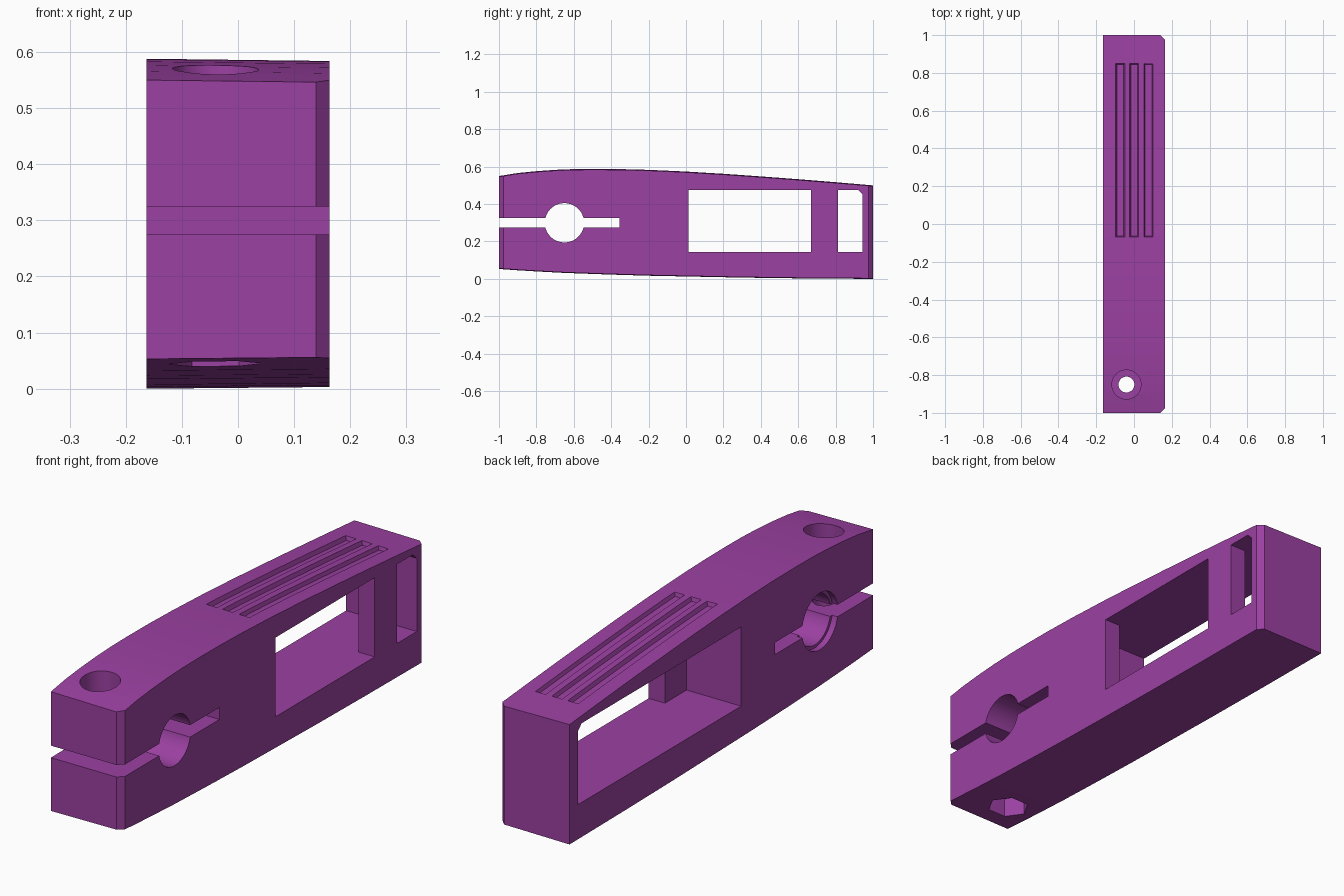
import bpy, bmesh, math

if "Cube" in bpy.data.objects:
    bpy.data.objects.remove(bpy.data.objects["Cube"])

W = 0.163                       # half width of the body
TOP = [(-1, .55), (-.9, .566), (-.8, .576), (-.7, .583), (-.6, .587), (-.5, .588), (-.35, .587),
       (-.2, .583), (0, .574), (.2, .562), (.4, .548), (.6, .533), (.8, .517), (1, .5)]
BOTTOM = [(-1, .053), (-.9, .046), (-.8, .04), (-.65, .032), (-.4, .023), (-.2, .017),
          (0, .013), (.3, .007), (.6, .003), (1, 0)]


def top_z(y):
    for (y0, z0), (y1, z1) in zip(TOP, TOP[1:]):
        if y0 <= y <= y1:
            return z0 + (z1 - z0) * (y - y0) / (y1 - y0)


def loft(name, a, b):
    """Solid between two matching closed loops of 3D points."""
    bm = bmesh.new()
    va, vb = [bm.verts.new(p) for p in a], [bm.verts.new(p) for p in b]
    bm.faces.new(va)
    bm.faces.new(vb[::-1])
    for i in range(len(a)):
        j = (i + 1) % len(a)
        bm.faces.new((va[i], vb[i], vb[j], va[j]))
    bmesh.ops.recalc_face_normals(bm, faces=bm.faces)
    me = bpy.data.meshes.new(name)
    bm.to_mesh(me)
    bm.free()
    ob = bpy.data.objects.new(name, me)
    bpy.context.collection.objects.link(ob)
    return ob


def side_prism(name, yz, x0, x1):
    return loft(name, [(x0, y, z) for y, z in yz], [(x1, y, z) for y, z in yz])


def up_prism(name, xy, z0, z1):
    return loft(name, [(x, y, z0) for x, y in xy], [(x, y, z1) for x, y in xy])


def ring(cx, cy, r, n):
    return [(cx + r * math.cos(2 * math.pi * i / n), cy + r * math.sin(2 * math.pi * i / n))
            for i in range(n)]


def rect(y0, y1, z0, z1):
    return [(y0, z0), (y1, z0), (y1, z1), (y0, z1)]


# Curved body, its right side very slightly thinner
outline = BOTTOM + TOP[::-1]
body = loft("clamp_body", [(-W, y, z) for y, z in outline],
            [(W, y, z - .004 if z > .3 else z + .003) for y, z in outline])

cutters = []
# Chamfers on the two right-hand vertical end edges
for s in (-1, 1):
    cutters.append(up_prism("end_chamfer", [(W - .024, s), (W - .024, s * 1.1), (W + .1, s * 1.1),
                                            (W + .1, s * .876), (W, s * .976)], -.1, .8))

# Clamp slot and cross hole with a shallow step on the left
cutters.append(side_prism("clamp_slot", rect(-1.1, -.355, .275, .325), -.3, .3))
cutters.append(side_prism("cross_hole", ring(-.65, .3, .105, 64), -.3, .3))
cutters.append(side_prism("cross_hole_step", ring(-.65, .3, .118, 64), -.3, -W + .025))

# Deep side pocket, open to the left, with two windows in the right wall
cutters.append(side_prism("side_pocket", [(-.13, .145), (.945, .145), (.945, .45), (.92, .475),
                                          (-.13, .475)], -.3, .088))
cutters.append(side_prism("large_window", rect(.013, .668, .145, .475), .06, .3))
cutters.append(side_prism("small_window", [(.813, .145), (.945, .145), (.945, .45), (.92, .475),
                                           (.813, .475)], .06, .3))

# Bolt hole, round head recess above and hex nut recess below
cutters.append(up_prism("bolt_hole", ring(-.04, -.85, .042, 40), -.1, .8))
cutters.append(up_prism("head_recess", ring(-.04, -.85, .077, 48), .46, .8))
cutters.append(up_prism("nut_recess", ring(-.04, -.85, .084, 6), -.1, .13))

# Three shallow grip grooves with sloping walls that follow the curved top
for cx in (-.073, .001, .077):
    bm = bmesh.new()
    rows = []
    n = 8
    for i in range(n + 1):
        t = i / n
        yt, yf = -.07 + .92 * t, -.064 + .908 * t
        rows.append([bm.verts.new(p) for p in (
            (cx - .018, yf, top_z(yf) - .018), (cx + .018, yf, top_z(yf) - .018),
            (cx + .032, yt + (t - .5) * .01, top_z(yt) + .02),
            (cx - .032, yt + (t - .5) * .01, top_z(yt) + .02))])
    bm.faces.new(rows[0])
    bm.faces.new(rows[-1][::-1])
    for a, b in zip(rows, rows[1:]):
        for k in range(4):
            m = (k + 1) % 4
            bm.faces.new((a[k], b[k], b[m], a[m]))
    bmesh.ops.triangulate(bm, faces=bm.faces)
    bmesh.ops.recalc_face_normals(bm, faces=bm.faces)
    me = bpy.data.meshes.new("grip_groove")
    bm.to_mesh(me)
    bm.free()
    groove = bpy.data.objects.new("grip_groove", me)
    bpy.context.collection.objects.link(groove)
    cutters.append(groove)

# Apply every cut, then remove the cutters
bpy.context.view_layer.objects.active = body
body.select_set(True)
for c in cutters:
    c.hide_render = True
    mod = body.modifiers.new(c.name, 'BOOLEAN')
    mod.operation, mod.solver, mod.object = 'DIFFERENCE', 'EXACT', c
    bpy.ops.object.modifier_apply(modifier=mod.name)
    bpy.data.objects.remove(c)

# Purple plastic
purple = bpy.data.materials.new("purple")
purple.diffuse_color = (.33, .052, .36, 1)
purple.use_nodes = True
purple.node_tree.nodes["Principled BSDF"].inputs["Base Color"].default_value = purple.diffuse_color
body.data.materials.clear()
body.data.materials.append(purple)
for p in body.data.polygons:
    p.material_index = 0
bpy.ops.object.shade_smooth_by_angle(angle=math.radians(25))
